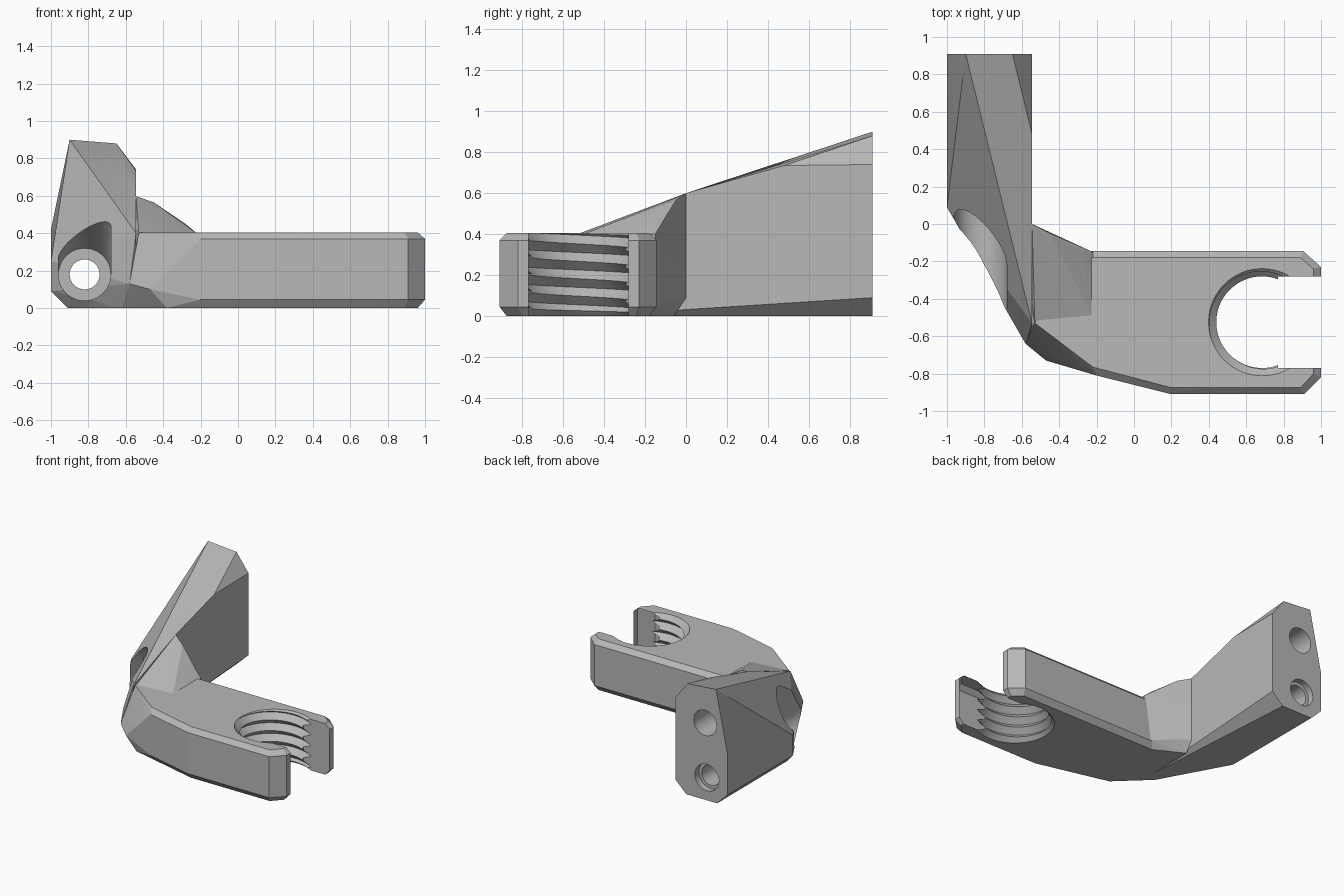
import bpy, bmesh, math
from mathutils import Vector

cube = bpy.data.objects.get("Cube")
if cube:
    bpy.data.objects.remove(cube)

grey = bpy.data.materials.new("mid grey")
grey.use_nodes = True
tone = (0.48, 0.48, 0.48, 1)
grey.diffuse_color = tone
grey.node_tree.nodes["Principled BSDF"].inputs["Base Color"].default_value = tone


def finish(name, bm):
    bmesh.ops.recalc_face_normals(bm, faces=bm.faces[:])
    mesh = bpy.data.meshes.new(name)
    bm.to_mesh(mesh)
    bm.free()
    mesh.materials.append(grey)
    ob = bpy.data.objects.new(name, mesh)
    bpy.context.collection.objects.link(ob)
    return ob


def hull(name, points):
    bm = bmesh.new()
    for p in points:
        bm.verts.new(p)
    res = bmesh.ops.convex_hull(bm, input=bm.verts[:])
    loose = [v for v in bm.verts if not v.link_faces]
    bmesh.ops.delete(bm, geom=loose, context='VERTS')
    bmesh.ops.dissolve_limit(bm, angle_limit=0.01, verts=bm.verts[:], edges=bm.edges[:])
    return finish(name, bm)


def at_z(z, pairs):
    return [(x, y, z) for x, y in pairs]


def ring(x, z, r, y, n=48):
    return [(x + r * math.cos(i * math.tau / n), y, z + r * math.sin(i * math.tau / n))
            for i in range(n)]


def flat_ring(x, y, r, z, n=64):
    return [(px, py, z) for px, z0, py in
            [(p[0], z, p[2]) for p in ring(x, y, r, 0, n)]]


def combine(target, other, operation):
    other.hide_render = True
    mod = target.modifiers.new(operation.lower(), 'BOOLEAN')
    mod.operation = operation
    mod.solver = 'EXACT'
    mod.object = other
    bpy.context.view_layer.objects.active = target
    bpy.ops.object.modifier_apply(modifier=mod.name)
    bpy.data.objects.remove(other)


# Clamp arm with chamfered edges
TOP, SIDE_HI, SIDE_LO = 0.405, 0.37, 0.045
inset = [(0.89, -0.18), (0.96, -0.24), (0.96, -0.8), (0.89, -0.875), (0.2, -0.875)]
outer = [(-0.35, -0.145), (0.905, -0.145), (1, -0.23), (1, -0.82), (0.91, -0.91),
         (0.2, -0.91), (-0.2, -0.81)]
body = hull("clamp_bracket",
            at_z(TOP, inset + [(-0.35, -0.18), (-0.22, -0.765), (-0.53, -0.53)])
            + at_z(SIDE_HI, outer) + at_z(SIDE_LO, outer)
            + at_z(0, inset + [(-0.35, -0.18), (-0.38, -0.73), (-0.62, -0.5)])
            + [(-0.58, -0.64, 0.13), (-0.47, -0.73, 0.1)])

# Tapered mounting post
R = -0.545
post = hull("mounting_post",
            [(x, 0.91, z) for x, z in
             [(-0.9, 0.9), (-0.65, 0.88), (R, 0.74), (R, 0.09), (-0.64, 0),
              (-0.91, 0), (-1, 0.09), (-1, 0.42)]]
            + [(R, 0.48, 0.735), (R, 0, 0.6), (R, 0, 0.09), (-0.64, 0, 0),
               (-1, 0.18, 0.27), (-1, 0.09, 0.25), (-1, 0.09, 0.09), (-0.91, 0.03, 0),
               (-0.62, -0.5, 0), (-0.58, -0.64, 0.13), (R, -0.53, 0.4),
               (R, -0.6, 0.13), (R, -0.5, 0)])

# Web joining the post and the arm
web = hull("corner_web",
           [(R, 0, 0.598), (-0.45, -0.05, 0.565), (-0.28, -0.145, 0.45),
            (-0.22, -0.15, 0.4), (-0.22, -0.5, 0.4), (-0.53, -0.53, 0.4),
            (R, 0, 0.09), (-0.28, -0.145, 0.05), (-0.6, -0.05, 0.5),
            (-0.6, -0.05, 0.1), (R, -0.06, 0), (-0.3, -0.19, 0),
            (-0.3, -0.6, 0), (-0.55, -0.5, 0)])
combine(body, post, 'UNION')
combine(body, web, 'UNION')


# Helical cutter for the threaded bore
def thread_cutter(cx, cy, r_min, r_max, pitch, z0, z1, n=64):
    bm = bmesh.new()
    rows = int((z1 - z0) / pitch) * 2
    grid = {}
    for i in range(n):
        a = math.tau * i / n
        for k in range(rows + (3 if i == 0 else 1)):
            r = r_max if k % 2 else r_min
            z = z0 + pitch * (k / 2 + i / n)
            grid[k, i] = bm.verts.new((cx + r * math.cos(a), cy + r * math.sin(a), z))

    def vert(k, i):
        return grid[k + 2, 0] if i == n else grid[k, i]

    for i in range(n):
        for k in range(rows):
            bm.faces.new((vert(k, i), vert(k, i + 1), vert(k + 1, i + 1), vert(k + 1, i)))
    for k, z in ((0, z0 - pitch), (rows, z1 + 2 * pitch)):
        loop = [vert(k, i) for i in range(n + 1)] + [grid[k + 1, 0]]
        tip = bm.verts.new((cx, cy, z))
        for a, b in zip(loop, loop[1:] + loop[:1]):
            bm.faces.new((a, b, tip))
    return finish("thread_cutter", bm)


BX, BY, MINOR, MAJOR = 0.685, -0.525, 0.245, 0.288
combine(body, thread_cutter(BX, BY, MINOR, MAJOR, 0.085, -0.2, 0.56), 'DIFFERENCE')

# Bore lead-ins and the open slot between the jaws
for face, step in ((TOP, 1), (0, -1)):
    lead = hull("lead_in_cutter", flat_ring(BX, BY, MINOR, face - step * 0.04)
                + flat_ring(BX, BY, MAJOR + 0.04, face + step * 0.04))
    combine(body, lead, 'DIFFERENCE')
HALF = 0.185
slot = [(x, BY + s * w, z) for x in (0.77, 1.1) for s in (-1, 1)
        for w, z in ((HALF + 0.06, -0.02), (HALF, 0.04), (HALF, SIDE_HI), (HALF + 0.06, 0.43))]
combine(body, hull("slot_cutter", slot), 'DIFFERENCE')

# Bolt seat that opens upward toward the front
HX, HZ, SEAT = -0.82, 0.18, 0.17
seat = hull("bolt_seat_cutter", ring(HX, HZ, 0.14, SEAT) + ring(HX, HZ, 0.14, -0.9)
            + ring(HX, HZ + 0.71, 0.14, -0.9))
combine(body, seat, 'DIFFERENCE')

# Bolt holes in the rear mounting face
for x, z, r, y in ((HX, HZ, 0.08, 0), (HX, HZ, 0.105, 0.86), (-0.805, 0.61, 0.1, 0.6)):
    hole = hull("hole_cutter", ring(x, z, r, y) + ring(x, z, r, 1))
    combine(body, hole, 'DIFFERENCE')

bpy.ops.object.select_all(action='DESELECT')
body.select_set(True)
bpy.context.view_layer.objects.active = body
bpy.ops.object.shade_smooth_by_angle(angle=math.radians(14))
